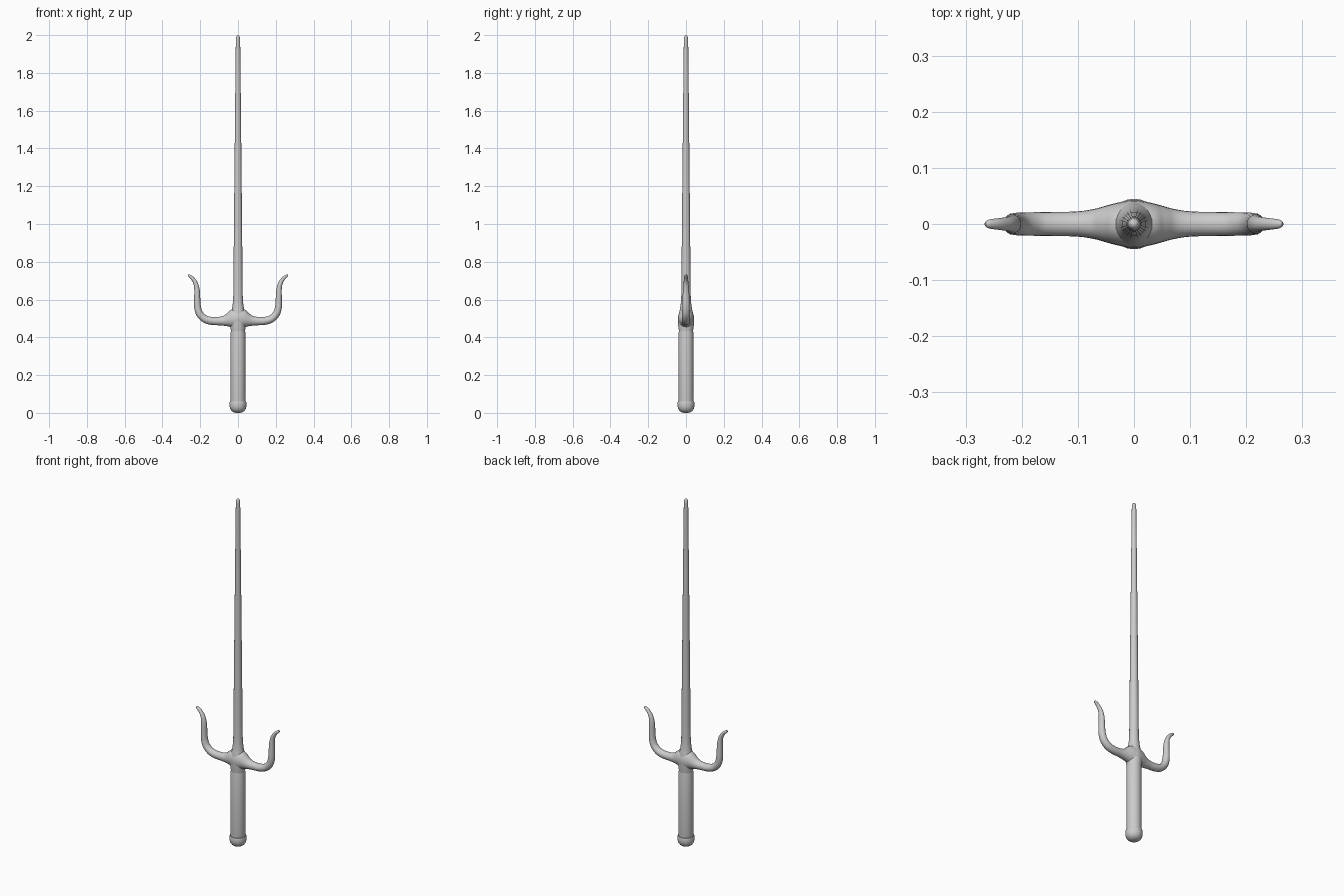
import bpy, bmesh, math
from mathutils import Vector

if "Cube" in bpy.data.objects:
    bpy.data.objects.remove(bpy.data.objects["Cube"])


def finish(bm, name, angle):
    bmesh.ops.remove_doubles(bm, verts=bm.verts, dist=1e-5)
    bmesh.ops.recalc_face_normals(bm, faces=bm.faces)
    me = bpy.data.meshes.new(name)
    bm.to_mesh(me)
    bm.free()
    ob = bpy.data.objects.new(name, me)
    bpy.context.collection.objects.link(ob)
    bpy.ops.object.select_all(action='DESELECT')
    ob.select_set(True)
    bpy.context.view_layer.objects.active = ob
    bpy.ops.object.shade_smooth_by_angle(angle=math.radians(angle))
    return ob


def loft(bm, rings):
    vs = [[bm.verts.new(p) for p in r] for r in rings]
    n = len(vs[0])
    for a, b in zip(vs, vs[1:]):
        for i in range(n):
            j = (i + 1) % n
            bm.faces.new((a[i], a[j], b[j], b[i]))
    bm.faces.new(vs[0])
    bm.faces.new(vs[-1])


def lathe(name, profile, sides=24, angle=40):
    bm = bmesh.new()
    angs = [2 * math.pi * i / sides for i in range(sides)]
    loft(bm, [[(r * math.cos(a), r * math.sin(a), z) for a in angs] for r, z in profile])
    return finish(bm, name, angle)


def spline(pts, steps=5):
    # smooth curve through all points (position and radii together)
    out = []
    for i in range(len(pts) - 1):
        p0, p1, p2, p3 = (pts[min(max(k, 0), len(pts) - 1)] for k in range(i - 1, i + 3))
        for s in range(steps):
            t = s / steps
            out.append(tuple(0.5 * (2 * b + (c - a) * t + (2 * a - 5 * b + 4 * c - d) * t * t
                       + (3 * b - a - 3 * c + d) * t ** 3) for a, b, c, d in zip(p0, p1, p2, p3)))
    return out + [pts[-1]]


# Long tapering blade with a flared root
lathe("blade", [(0.04, 0.49), (0.039, 0.52), (0.033, 0.545), (0.028, 0.575), (0.025, 0.62),
                (0.024, 0.7), (0.0215, 1.0), (0.0175, 1.4), (0.0135, 1.8), (0.012, 1.93),
                (0.0115, 1.975), (0.0095, 1.99), (0.006, 1.998), (0.002, 2.0)])

# Neck below the guard
lathe("guard_neck", [(0.0375, 0.425), (0.038, 0.44), (0.041, 0.46), (0.042, 0.5)])

# Cylindrical grip
lathe("grip", [(0.037, 0.04), (0.039, 0.06), (0.039, 0.425), (0.0375, 0.432)])

# Rounded pommel
lathe("pommel", [(0.012, 0.0), (0.022, 0.003), (0.033, 0.01), (0.041, 0.021), (0.0445, 0.034),
                 (0.045, 0.055), (0.043, 0.06), (0.036, 0.06)])

# Guard with two upturned prongs: x, z, depth radius, in-plane radius
half = [(0.0, 0.498, 0.043, 0.058), (0.025, 0.497, 0.039, 0.052), (0.045, 0.493, 0.034, 0.04),
        (0.07, 0.488, 0.027, 0.028), (0.1, 0.486, 0.0225, 0.0225), (0.14, 0.487, 0.0215, 0.021),
        (0.175, 0.497, 0.021, 0.020), (0.202, 0.523, 0.0205, 0.019), (0.214, 0.56, 0.0195, 0.018),
        (0.216, 0.61, 0.018, 0.016), (0.217, 0.65, 0.016, 0.0145), (0.224, 0.685, 0.013, 0.012),
        (0.24, 0.711, 0.0105, 0.0095), (0.258, 0.726, 0.008, 0.007), (0.265, 0.73, 0.003, 0.003)]
path = spline([(-x, z, a, b) for x, z, a, b in reversed(half[1:])] + half)
rings = []
for i, (x, z, ry, rn) in enumerate(path):
    p, q = path[max(i - 1, 0)], path[min(i + 1, len(path) - 1)]
    t = Vector((q[0] - p[0], q[1] - p[1])).normalized()
    ring = []
    for k in range(20):
        a = 2 * math.pi * k / 20
        n = rn * math.sin(a)
        ring.append((x - t.y * n, ry * math.cos(a), z + t.x * n))
    rings.append(ring)
bm = bmesh.new()
loft(bm, rings)
finish(bm, "guard_prongs", 50)
